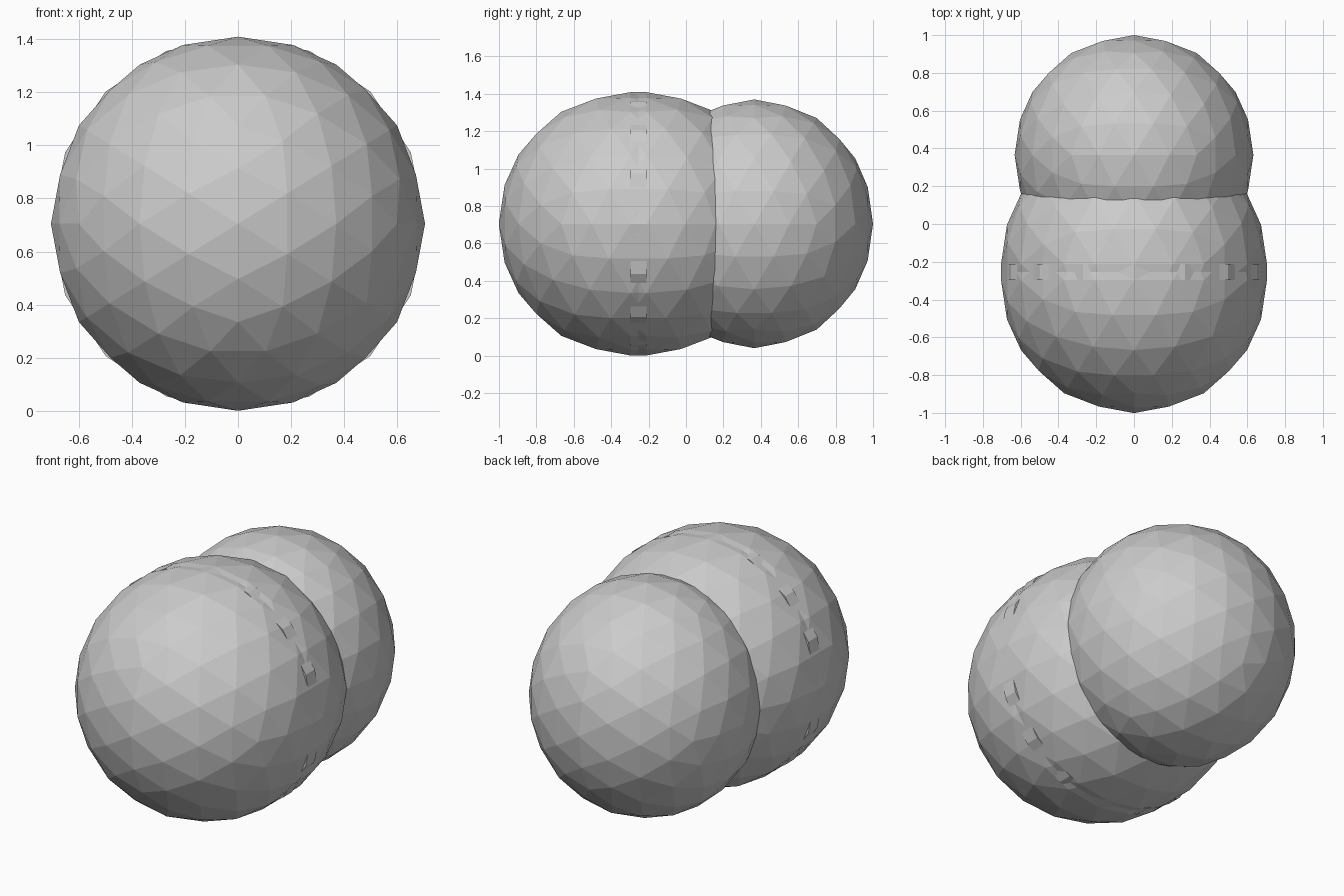
import bpy, math
from mathutils import Matrix, Vector

if "Cube" in bpy.data.objects:
    bpy.data.objects.remove(bpy.data.objects["Cube"])

CZ = 0.705          # shared centre height
R = 0.704           # radius of the large lobe

# tilt that lines the ball's edge midpoints up with the axes
ALIGN = Matrix.Rotation(-math.atan(2 / (1 + math.sqrt(5))), 4, 'Y')


def ball(name, y, size):
    """Faceted ball centred on x = 0, with a radius per axis."""
    bpy.ops.mesh.primitive_ico_sphere_add(subdivisions=3, radius=1)
    ob = bpy.context.object
    ob.name = name
    ob.data.transform(Matrix.Diagonal(Vector((*size, 1))) @ ALIGN)
    ob.location = (0, y, CZ)
    return ob


# large front lobe: two balls a little apart
ball("front_lobe_front", -0.297, (R, R, R))
ball("front_lobe_rear", -0.212, (R, R, R))

# sixteen-sided band joining the two balls
bpy.ops.mesh.primitive_cylinder_add(vertices=16, radius=R, depth=0.085,
                                    location=(0, -0.2545, CZ),
                                    rotation=(math.pi / 2, 0, 0))
bpy.context.object.name = "front_lobe_band"

# smaller rear lobe, slightly taller than wide
ball("rear_lobe", 0.365, (0.632, 0.635, 0.665))
